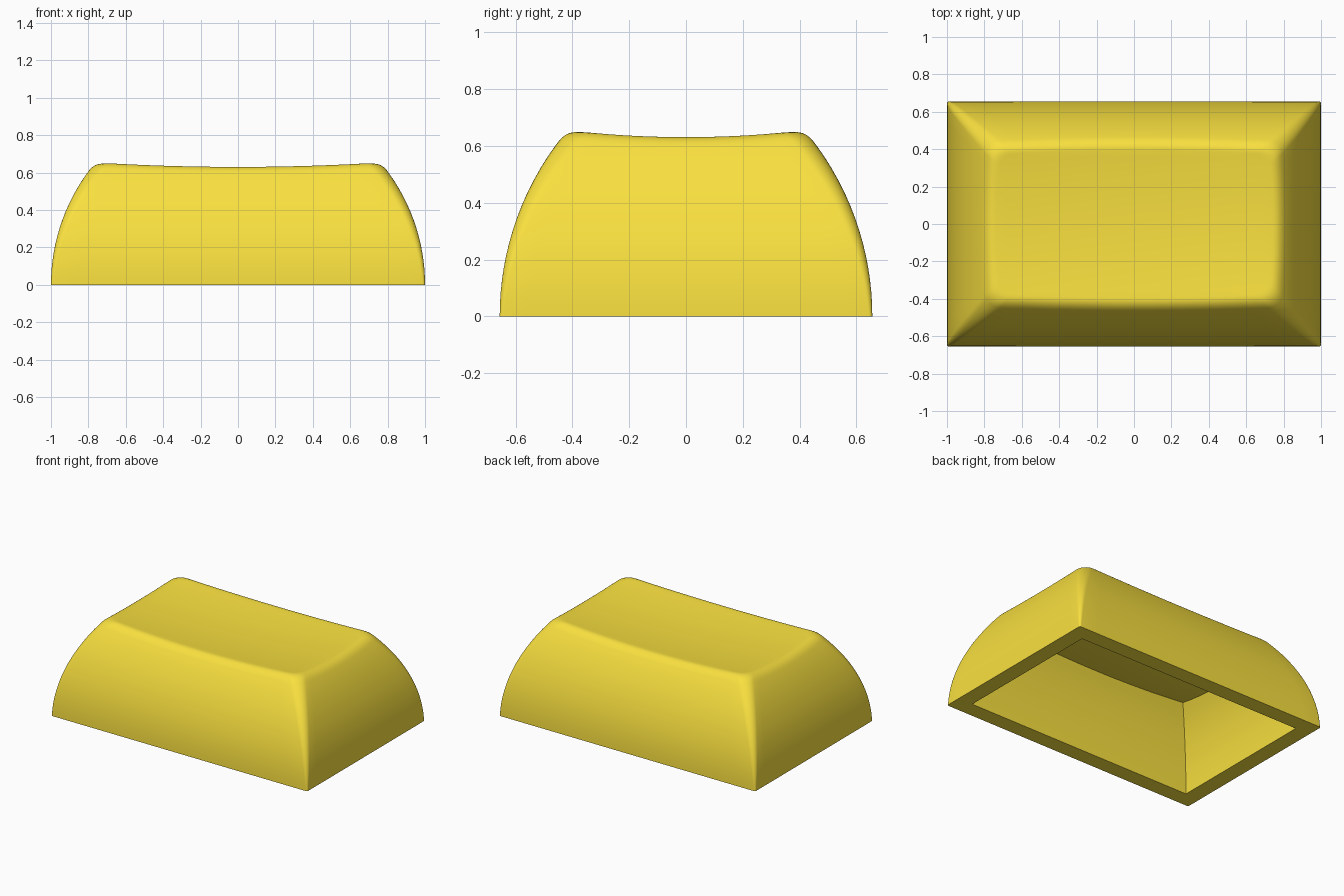
import bpy, bmesh, math

if "Cube" in bpy.data.objects:
    bpy.data.objects.remove(bpy.data.objects["Cube"])

R = 1.02          # radius of the curved side walls
BEV = 0.04        # size of the soft edge round the top
SIDE, CORNER = 16, 8


def inset(z):
    return R - math.sqrt(R * R - z * z)


def dish(x, y):
    return 0.608 + 0.024 * (x / 0.75) ** 2 + 0.024 * (y / 0.41) ** 2


def outline(a, b, r):
    """Counter-clockwise rounded rectangle, same point count for any size."""
    pts = []
    for i, (sx, sy) in enumerate([(1, 1), (-1, 1), (-1, -1), (1, -1)]):
        cx, cy = sx * (a - r), sy * (b - r)
        for k in range(CORNER + 1):
            t = math.pi / 2 * (i + k / CORNER)
            pts.append((cx + r * math.cos(t), cy + r * math.sin(t)))
        # straight run towards the next corner
        nx, ny = [(-1, 1), (-1, -1), (1, -1), (1, 1)][i]
        t = math.pi / 2 * (i + 1)
        ex, ey = nx * (a - r) + r * math.cos(t), ny * (b - r) + r * math.sin(t)
        px, py = pts[-1]
        for k in range(1, SIDE):
            f = k / SIDE
            pts.append((px + (ex - px) * f, py + (ey - py) * f))
    return pts


def wall_point(i, a, b, z, r, extra=0.0):
    o = inset(z) + extra
    return outline(a - o, b - o, r)[i]


def shell(a, b, drop, r0, r1, bevel):
    """Rings of points: up the wall, over the edge and in to the middle."""
    n = len(outline(1, 1, 0.1))
    columns = []
    for i in range(n):
        x, y = wall_point(i, a, b, 0.63 - drop, r1)
        top = dish(x, y) - drop
        col = []
        for k in range(15):
            t = k / 14
            z = t * (top - bevel)
            col.append((*wall_point(i, a, b, z, r0 + (r1 - r0) * t), z))
        if bevel:
            edge = (*wall_point(i, a, b, top, r1), top)
            x, y = wall_point(i, a, b, top, r1, bevel)
            end, start = (x, y, dish(x, y) - drop), col[-1]
            for k in range(1, 7):
                t = k / 6
                col.append(tuple((1 - t) ** 2 * s + 2 * t * (1 - t) * m + t * t * e
                                 for s, m, e in zip(start, edge, end)))
        ex, ey, _ = col[-1]
        for k in range(1, 12):
            f = 1 - k / 12
            col.append((ex * f, ey * f, dish(ex * f, ey * f) - drop))
        columns.append(col)
    return list(zip(*columns)), (0, 0, dish(0, 0) - drop)


bm = bmesh.new()


def bridge(lo, hi):
    n = len(lo)
    for i in range(n):
        j = (i + 1) % n
        bm.faces.new((lo[i], lo[j], hi[j], hi[i]))


def add_shell(*args):
    rings, centre = shell(*args)
    rows = [[bm.verts.new(p) for p in ring] for ring in rings]
    for lo, hi in zip(rows, rows[1:]):
        bridge(lo, hi)
    mid = bm.verts.new(centre)
    n = len(rows[-1])
    for i in range(n):
        bm.faces.new((rows[-1][i], rows[-1][(i + 1) % n], mid))
    return rows[0]


# Outer skin, hollow inside, flat rim between them
outer = add_shell(1.0, 0.656, 0.0, 0.012, 0.075, BEV)
inner = add_shell(0.887, 0.543, 0.112, 0.0, 0.0, 0.0)
bridge(outer, inner)
bmesh.ops.remove_doubles(bm, verts=bm.verts, dist=1e-5)
bmesh.ops.recalc_face_normals(bm, faces=bm.faces)

mesh = bpy.data.meshes.new("keycap")
bm.to_mesh(mesh)
bm.free()
keycap = bpy.data.objects.new("keycap", mesh)
bpy.context.collection.objects.link(keycap)

yellow = bpy.data.materials.new("yellow_plastic")
yellow.diffuse_color = (0.95, 0.75, 0.05, 1)
yellow.use_nodes = True
yellow.node_tree.nodes["Principled BSDF"].inputs["Base Color"].default_value = yellow.diffuse_color
mesh.materials.append(yellow)

bpy.context.view_layer.objects.active = keycap
keycap.select_set(True)
bpy.ops.object.shade_smooth_by_angle(angle=math.radians(30))
